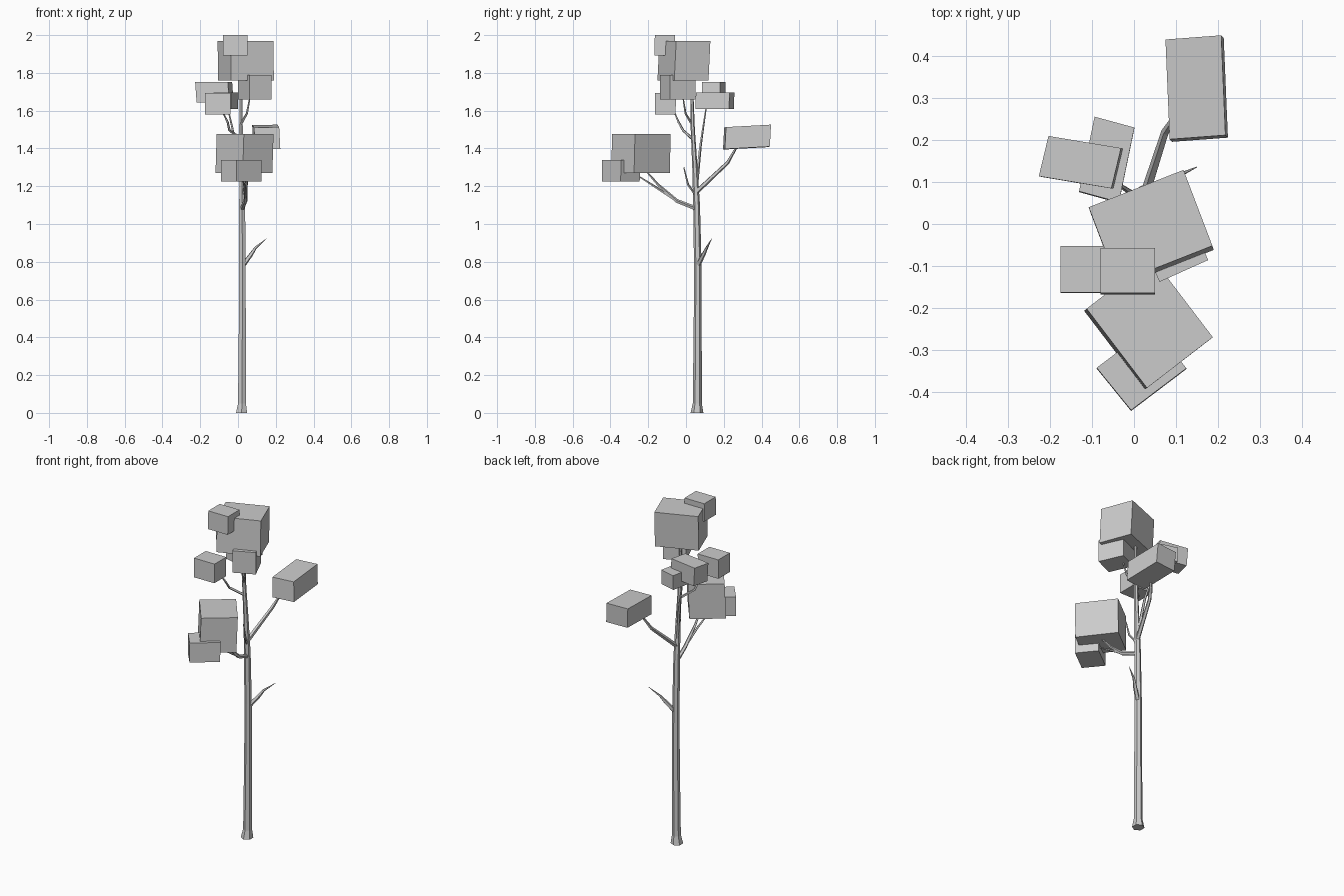
import bpy, bmesh
from mathutils import Vector


def finish(name, bm):
    bmesh.ops.recalc_face_normals(bm, faces=bm.faces)
    me = bpy.data.meshes.new(name)
    bm.to_mesh(me)
    bm.free()
    ob = bpy.data.objects.new(name, me)
    bpy.context.collection.objects.link(ob)
    return ob


def block(name, corner, a, b, down):
    """Leaf block: a top corner, two top edges and the (slightly leaning) down edge."""
    o, a, b, c = Vector(corner), Vector(a), Vector(b), Vector(down)
    bm = bmesh.new()
    bmesh.ops.create_cube(bm, size=1)
    for v in bm.verts:
        k = v.co + Vector((0.5, 0.5, 0.5))
        v.co = o + a * k.x + b * k.y + c * k.z
    return finish(name, bm)


def limb(name, pts, sides):
    """Faceted tapering tube through (x, y, z, radius) points."""
    bm = bmesh.new()
    co = [Vector(p[:3]) for p in pts]
    rings = []
    for i, p in enumerate(pts):
        d = (co[min(i + 1, len(co) - 1)] - co[max(i - 1, 0)]).normalized()
        if i == 0 and p[2] == 0:
            d = Vector((0, 0, 1))
        q = Vector((0, 0, 1)).rotation_difference(d)
        geo = bmesh.ops.create_circle(bm, segments=sides, radius=p[3])
        for v in geo["verts"]:
            v.co = q @ v.co + co[i]
        rings.append(geo["verts"])
    for r, s in zip(rings, rings[1:]):
        for j in range(sides):
            k = (j + 1) % sides
            bm.faces.new((r[j], r[k], s[k], s[j]))
    bm.faces.new(rings[0])
    bm.faces.new(rings[-1])
    return finish(name, bm)


# trunk with flared foot
limb("trunk", [(0.019, 0.058, 0, 0.034), (0.021, 0.06, 0.05, 0.024),
               (0.023, 0.062, 0.5, 0.021), (0.023, 0.062, 0.8, 0.02),
               (0.022, 0.056, 1.1, 0.018), (0.02, 0.047, 1.3, 0.014),
               (0.016, 0.036, 1.5, 0.011), (0.014, 0.028, 1.8, 0.007)], 6)

# branches
limb("bare_twig", [(0.025, 0.062, 0.78, 0.014), (0.07, 0.093, 0.84, 0.011),
                   (0.093, 0.11, 0.875, 0.007), (0.15, 0.136, 0.922, 0.001)], 5)
limb("back_branch", [(0.022, 0.055, 1.17, 0.013), (0.075, 0.22, 1.325, 0.010),
                     (0.11, 0.275, 1.42, 0.005)], 5)
limb("front_branch", [(0.022, 0.058, 1.08, 0.012), (0.04, -0.05, 1.122, 0.011),
                      (0.045, -0.15, 1.21, 0.007), (0.05, -0.22, 1.29, 0.004)], 5)
limb("front_side_branch", [(0.04, -0.06, 1.13, 0.008), (0.035, -0.16, 1.195, 0.006),
                           (0.02, -0.27, 1.265, 0.003)], 5)
limb("front_twig", [(0.025, 0.045, 1.16, 0.007), (0.042, 0.01, 1.21, 0.006),
                    (0.045, -0.012, 1.3, 0.003)], 5)
limb("left_back_branch", [(0.018, 0.056, 1.22, 0.010), (-0.01, 0.077, 1.42, 0.007),
                          (-0.06, 0.11, 1.64, 0.003)], 5)
limb("left_front_branch", [(0.016, 0.035, 1.45, 0.008), (-0.045, -0.015, 1.495, 0.007),
                           (-0.055, -0.04, 1.54, 0.006), (-0.085, -0.065, 1.6, 0.003)], 5)
limb("right_branch", [(0.016, 0.03, 1.53, 0.007), (0.047, -0.003, 1.585, 0.006),
                      (0.065, -0.018, 1.68, 0.003)], 5)

# leaf blocks
leaves = [
    ("crown", (-0.108, 0.04, 1.968), (0.226, 0.089, 0), (0.069, -0.181, 0), (0.003, -0.01, -0.207)),
    ("top", (-0.08, -0.057, 2.0), (0.13, 0, 0), (0, -0.108, 0), (0, -0.003, -0.107)),
    ("left_front", (-0.175, -0.053, 1.693), (0.135, 0, 0), (0, -0.11, 0), (0, -0.002, -0.113)),
    ("right", (0.061, -0.138, 1.79), (0.116, 0.052, 0), (-0.061, 0.136, 0), (0, 0, -0.13)),
    ("left", (-0.204, 0.21, 1.752), (0.173, -0.029, 0), (-0.023, -0.096, 0), (0.008, -0.002, -0.11)),
    ("left_back", (-0.094, 0.256, 1.695), (0.095, -0.026, 0), (-0.037, -0.178, 0), (0, -0.002, -0.085)),
    ("back", (0.075, 0.44, 1.523), (0.133, 0.01, 0.003), (0.01, -0.238, -0.013), (0.006, -0.006, -0.116)),
    ("front", (-0.113, -0.202, 1.477), (0.144, -0.189, 0), (0.157, 0.121, 0), (-0.006, -0.005, -0.206)),
    ("low_front", (-0.089, -0.343, 1.34), (0.082, -0.101, 0), (0.132, 0.1, 0), (0, -0.002, -0.115)),
]
for n, o, a, b, c in leaves:
    block(n + "_leaf_block", o, a, b, c)
